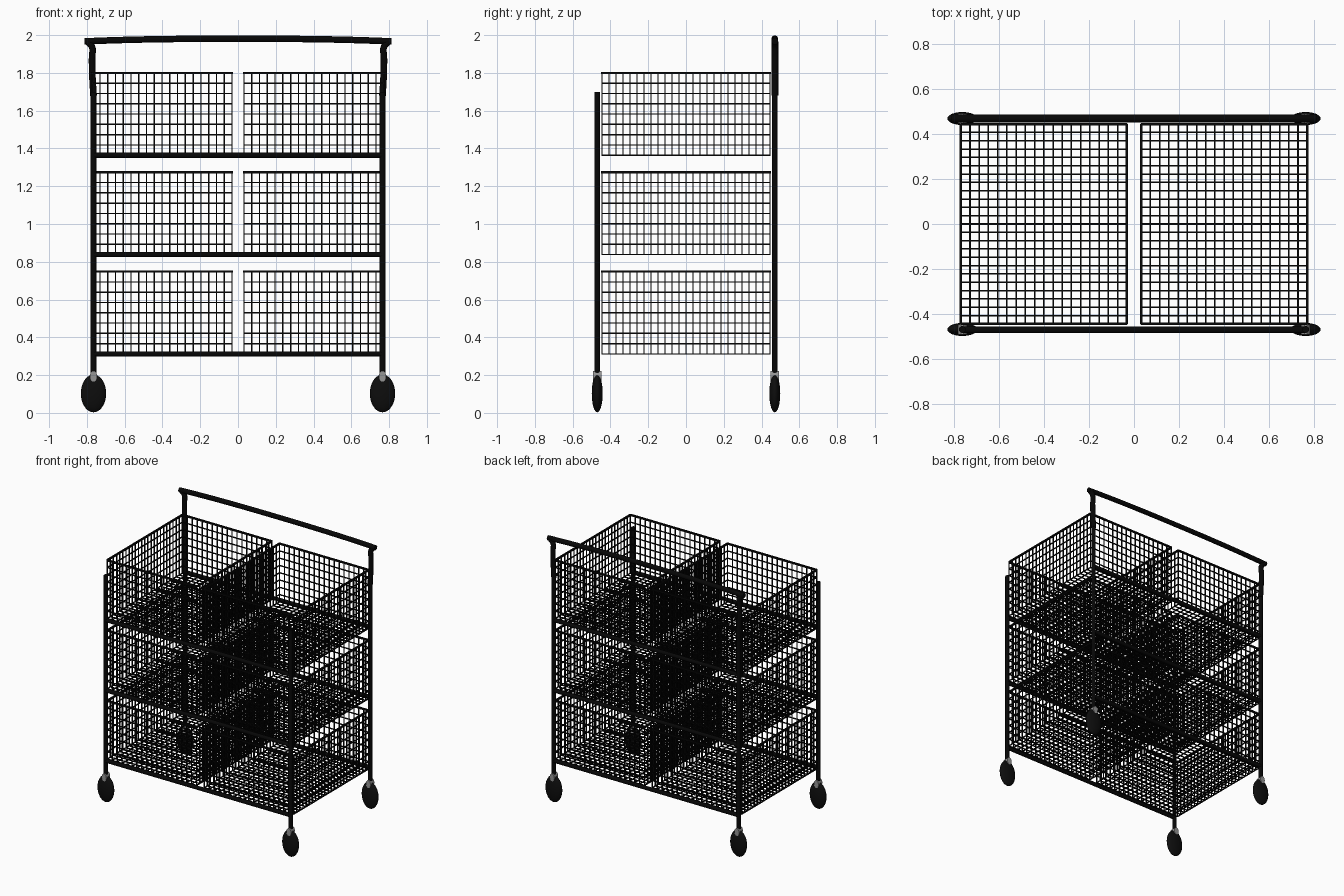
import bpy, bmesh, math
from mathutils import Vector, Matrix

if "Cube" in bpy.data.objects:
    bpy.data.objects.remove(bpy.data.objects["Cube"], do_unlink=True)


def material(name, value, rough):
    m = bpy.data.materials.new(name)
    m.use_nodes = True
    color = (value, value, value, 1)
    m.diffuse_color = color
    bsdf = m.node_tree.nodes["Principled BSDF"]
    bsdf.inputs["Base Color"].default_value = color
    bsdf.inputs["Roughness"].default_value = rough
    return m


BLACK = material("black metal", 0.002, 0.5)
RUBBER = material("dark rubber", 0.004, 0.6)
GREY = material("grey steel", 0.3, 0.5)


def finish(name, bm, mat, smooth=True):
    mesh = bpy.data.meshes.new(name)
    bm.to_mesh(mesh)
    bm.free()
    mesh.materials.append(mat)
    ob = bpy.data.objects.new(name, mesh)
    bpy.context.collection.objects.link(ob)
    if smooth:
        bpy.ops.object.select_all(action='DESELECT')
        ob.select_set(True)
        bpy.context.view_layer.objects.active = ob
        bpy.ops.object.shade_smooth_by_angle(angle=math.radians(40))
    return ob


def rod(bm, a, b, r, sides=12):
    a, b = Vector(a), Vector(b)
    d = b - a
    turn = d.to_track_quat('Z', 'Y').to_matrix().to_4x4()
    spin = Matrix.Rotation(math.pi / sides, 4, 'Z')
    bmesh.ops.create_cone(bm, cap_ends=True, segments=sides, radius1=r, radius2=r,
                          depth=d.length, matrix=Matrix.Translation((a + b) / 2) @ turn @ spin)


def tube(name, points, r):
    # Bent tube swept along a path
    cu = bpy.data.curves.new(name, 'CURVE')
    cu.dimensions = '3D'
    cu.bevel_depth = r
    cu.bevel_resolution = 3
    cu.use_fill_caps = True
    sp = cu.splines.new('POLY')
    sp.points.add(len(points) - 1)
    for p, co in zip(sp.points, points):
        p.co = (*co, 1)
    cu.materials.append(BLACK)
    ob = bpy.data.objects.new(name, cu)
    bpy.context.collection.objects.link(ob)
    bpy.ops.object.select_all(action='DESELECT')
    ob.select_set(True)
    bpy.context.view_layer.objects.active = ob
    bpy.ops.object.convert(target='MESH')
    bpy.ops.object.shade_smooth_by_angle(angle=math.radians(40))


PX, PY = 0.765, 0.47
FLOORS = (0.312, 0.838, 1.364)
HEIGHT, DEPTH = 0.436, 0.445
X_IN, X_OUT = 0.032, 0.772
NX, NY, NZ = 18, 24, 8
WIRE, RIM = 0.0048, 0.0085


def loop(bm, x0, x1, z, r):
    corners = [(x0, -DEPTH, z), (x1, -DEPTH, z), (x1, DEPTH, z), (x0, DEPTH, z)]
    for i in range(4):
        rod(bm, corners[i], corners[(i + 1) % 4], r, 4)


def basket(name, x0, x1, z0):
    bm = bmesh.new()
    z1 = z0 + HEIGHT
    # Wires running front to back under the floor and up both end walls
    for i in range(NX + 1):
        x = x0 + (x1 - x0) * i / NX
        rod(bm, (x, -DEPTH, z0), (x, DEPTH, z0), WIRE, 4)
        for y in (-DEPTH, DEPTH):
            rod(bm, (x, y, z0), (x, y, z1), WIRE, 4)
    # Wires running across the floor and up both side walls
    for j in range(NY + 1):
        y = -DEPTH + 2 * DEPTH * j / NY
        rod(bm, (x0, y, z0), (x1, y, z0), WIRE, 4)
        for x in (x0, x1):
            rod(bm, (x, y, z0), (x, y, z1), WIRE, 4)
    # Horizontal rings and the thicker top rim
    for k in range(NZ):
        loop(bm, x0, x1, z0 + HEIGHT * k / NZ, WIRE)
    loop(bm, x0, x1, z1, RIM)
    finish(name, bm, BLACK, smooth=False)


for level, z in zip(("bottom", "middle", "top"), FLOORS):
    basket(level + "_left_basket", X_IN, X_OUT, z)
    basket(level + "_right_basket", -X_OUT, -X_IN, z)
    # Cross bars carrying the baskets
    for end, s in (("front", -1), ("back", 1)):
        bm = bmesh.new()
        rod(bm, (-PX, s * 0.471, z), (PX, s * 0.471, z), 0.0145)
        finish(f"{level}_{end}_cross_bar", bm, BLACK)

for side, sx in (("left", 1), ("right", -1)):
    for end, sy in (("front", -1), ("back", 1)):
        tag = f"{end}_{side}_"
        x, y = sx * PX, sy * PY
        # Upright post
        bm = bmesh.new()
        rod(bm, (x, y, 0.19), (x, y, 1.70), 0.0155)
        finish(tag + "post", bm, BLACK)
        # Oval wheel
        bm = bmesh.new()
        bmesh.ops.create_uvsphere(bm, u_segments=24, v_segments=16, radius=1)
        bmesh.ops.scale(bm, vec=(0.067, 0.029, 0.1), verts=bm.verts)
        bmesh.ops.translate(bm, vec=(x, y, 0.103), verts=bm.verts)
        finish(tag + "wheel", bm, RUBBER)
        # Caster housing
        bm = bmesh.new()
        rod(bm, (0, -0.023, 0), (0, 0.023, 0), 0.029, 10)
        bmesh.ops.scale(bm, vec=(0.68, 1, 1), verts=bm.verts)
        bmesh.ops.translate(bm, vec=(x, y, 0.194), verts=bm.verts)
        finish(tag + "caster", bm, GREY)
    # Upright of the push handle, flaring outwards at the top
    path = [(0.765, 1.68), (0.771, 1.78), (0.773, 1.87), (0.769, 1.925),
            (0.776, 1.945), (0.797, 1.965)]
    tube(side + "_handle_upright", [(sx * px, PY, pz) for px, pz in path], 0.0185)

# Gently arched push bar
steps = 16
tube("handle_bar", [(0.812 * t, PY, 1.981 - 0.014 * abs(t) ** 2.5)
                    for t in (2 * i / steps - 1 for i in range(steps + 1))], 0.018)
